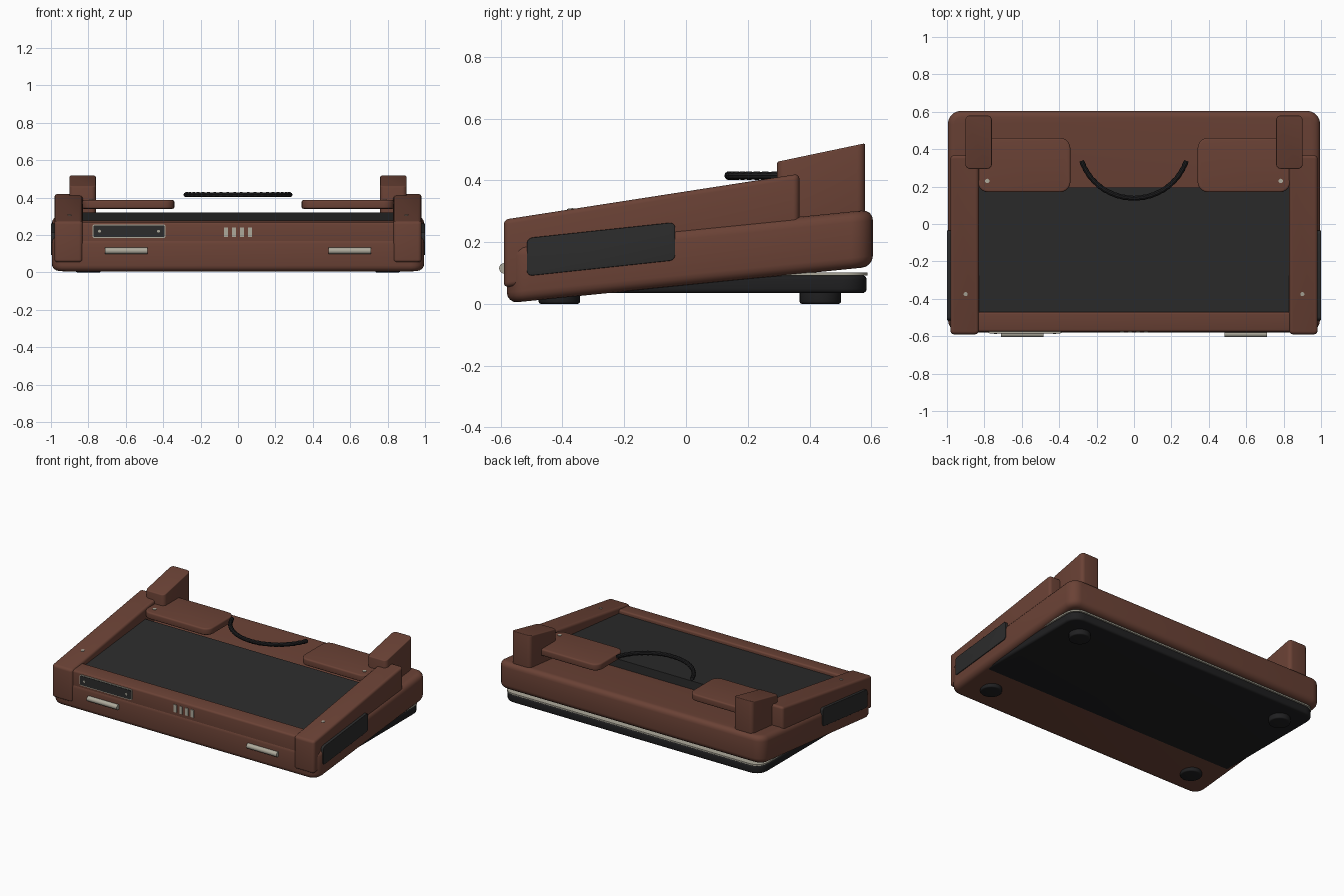
import bpy, bmesh
from math import sin, cos, pi, radians
from mathutils import Vector

if "Cube" in bpy.data.objects:
    bpy.data.objects.remove(bpy.data.objects["Cube"])


def material(name, rgb):
    m = bpy.data.materials.new(name)
    m.use_nodes = True
    m.diffuse_color = (*rgb, 1)
    bsdf = next(n for n in m.node_tree.nodes if n.type == "BSDF_PRINCIPLED")
    bsdf.inputs["Base Color"].default_value = (*rgb, 1)
    return m


BROWN = material("brown", (0.145, 0.054, 0.036))
CHARCOAL = material("charcoal", (0.025, 0.025, 0.025))
BLACK = material("black", (0.014, 0.014, 0.015))
SILVER = material("warm silver", (0.42, 0.40, 0.33))

# Ways to place a slab whose outline is (u, v) and thickness is w
PLAN = lambda u, v, w: (u, v, w)
SIDE = lambda u, v, w: (w, u, v)
FRONT = lambda u, v, w: (u, w, v)


def rect(u0, u1, v0, v1):
    return [(u0, v0), (u1, v0), (u1, v1), (u0, v1)]


def disc(u, v, r, n=20):
    return [(u + r * cos(2 * pi * i / n), v + r * sin(2 * pi * i / n)) for i in range(n)]


def smooth(ob):
    bpy.ops.object.select_all(action="DESELECT")
    ob.select_set(True)
    bpy.context.view_layer.objects.active = ob
    bpy.ops.object.shade_smooth_by_angle(angle=radians(35))


def slab(name, mat, outline, w0, w1, place=PLAN, slope=0, corner=0, edge=0):
    """Extruded outline with rounded corners, leaning upwards along y by slope."""
    bm = bmesh.new()
    face = bm.faces.new([bm.verts.new((u, v, w0)) for u, v in outline])
    new = bmesh.ops.extrude_face_region(bm, geom=[face])["geom"]
    for v in new:
        if isinstance(v, bmesh.types.BMVert):
            v.co.z = w1
    if corner:
        posts = [e for e in bm.edges if abs(e.verts[0].co.z - e.verts[1].co.z) > 1e-6]
        bmesh.ops.bevel(bm, geom=posts, offset=corner, segments=5,
                        affect="EDGES", profile=0.5)
    if edge:
        bm.normal_update()
        rims = [e for e in bm.edges if e.calc_face_angle(0) > radians(40)]
        bmesh.ops.bevel(bm, geom=rims, offset=edge, segments=4,
                        affect="EDGES", profile=0.5)
    for v in bm.verts:
        v.co = Vector(place(*v.co))
        v.co.z += slope * v.co.y
    bmesh.ops.recalc_face_normals(bm, faces=bm.faces)
    mesh = bpy.data.meshes.new(name)
    bm.to_mesh(mesh)
    bm.free()
    mesh.materials.append(mat)
    ob = bpy.data.objects.new(name, mesh)
    bpy.context.collection.objects.link(ob)
    smooth(ob)
    return ob


# Sloping body with the front rail and the dark deck
slab("body", BROWN, rect(-0.995, 0.995, -0.58, 0.605), 0.06, 0.245,
     slope=0.1, corner=0.07, edge=0.035)
slab("front_rail", BROWN, rect(-0.87, 0.87, -0.576, -0.47), 0.18, 0.325,
     slope=0.1, edge=0.012)
slab("deck_panel", CHARCOAL, rect(-0.84, 0.84, -0.48, 0.195), 0.22, 0.301, slope=0.1)

# Level base plate under the body
slab("base_plate", BLACK, rect(-0.965, 0.965, -0.45, 0.585), 0.035, 0.092,
     corner=0.08, edge=0.014)
slab("base_trim", SILVER, rect(-0.968, 0.968, -0.4, 0.588), 0.091, 0.101, corner=0.08)

# Parts repeated on both sides
for side, s in (("left", 1), ("right", -1)):
    def across(a, b):
        return sorted((s * a, s * b))

    slab(side + "_rail", BROWN, rect(*across(0.83, 0.982), -0.59, 0.367), 0.144, 0.364,
         slope=0.155, corner=0.02, edge=0.016)
    slab(side + "_block", BROWN, rect(*across(0.76, 0.902), 0.295, 0.58), 0.15, 0.398,
         slope=0.21, corner=0.025, edge=0.006)
    slab(side + "_rest", BROWN, rect(*across(0.34, 0.835), 0.17, 0.46), 0.34, 0.386,
         corner=0.055, edge=0.01)
    slab(side + "_grip", CHARCOAL, rect(-0.515, -0.035, 0.145, 0.268),
         *across(0.965, 1.0), place=SIDE, slope=0.107, corner=0.018, edge=0.003)
    slab(side + "_front_bar", SILVER, disc(-0.588, 0.115, 0.017),
         *across(0.485, 0.71), place=SIDE)
    slab(side + "_rail_screw", SILVER, disc(s * 0.9, -0.375, 0.011), 0.36, 0.367, slope=0.155)
    slab(side + "_rest_screw", SILVER, disc(s * 0.785, 0.23, 0.012), 0.383, 0.389)
    for end, y in (("front", -0.41), ("back", 0.435)):
        slab(side + "_" + end + "_foot", BLACK, disc(s * 0.8, y, 0.067, 28),
             0, 0.045, edge=0.008)

# Framed slot and indicator bars on the front
slab("slot_frame", SILVER, rect(-0.778, -0.388, 0.184, 0.256), -0.582, -0.573,
     place=FRONT, corner=0.01)
slab("slot_plate", CHARCOAL, rect(-0.773, -0.393, 0.189, 0.251), -0.585, -0.577,
     place=FRONT, corner=0.008)
for i, x in enumerate((-0.74, -0.425)):
    slab(f"slot_screw_{i + 1}", SILVER, disc(x, 0.22, 0.008, 12), -0.588, -0.58, place=FRONT)
for i in range(4):
    x = -0.065 + i * 0.043
    slab(f"indicator_{i + 1}", SILVER, rect(x - 0.011, x + 0.011, 0.19, 0.241),
         -0.581, -0.573, place=FRONT)

# Ribbed curved handle between the rests
curve = bpy.data.curves.new("handle", "CURVE")
curve.dimensions = "3D"
curve.bevel_depth = 0.014
curve.bevel_resolution = 3
curve.use_fill_caps = True
spline = curve.splines.new("POLY")
count = 61
spline.points.add(count - 1)
for i, p in enumerate(spline.points):
    a = radians(-71 + 142 * i / (count - 1))
    p.co = (0.296 * sin(a), 0.434 - 0.296 * cos(a), 0.415, 1)
    p.radius = 0.85 if i % 3 == 0 else 1
curve.materials.append(BLACK)
handle = bpy.data.objects.new("handle", curve)
bpy.context.collection.objects.link(handle)
bpy.ops.object.select_all(action="DESELECT")
handle.select_set(True)
bpy.context.view_layer.objects.active = handle
bpy.ops.object.convert(target="MESH")
smooth(bpy.context.object)
